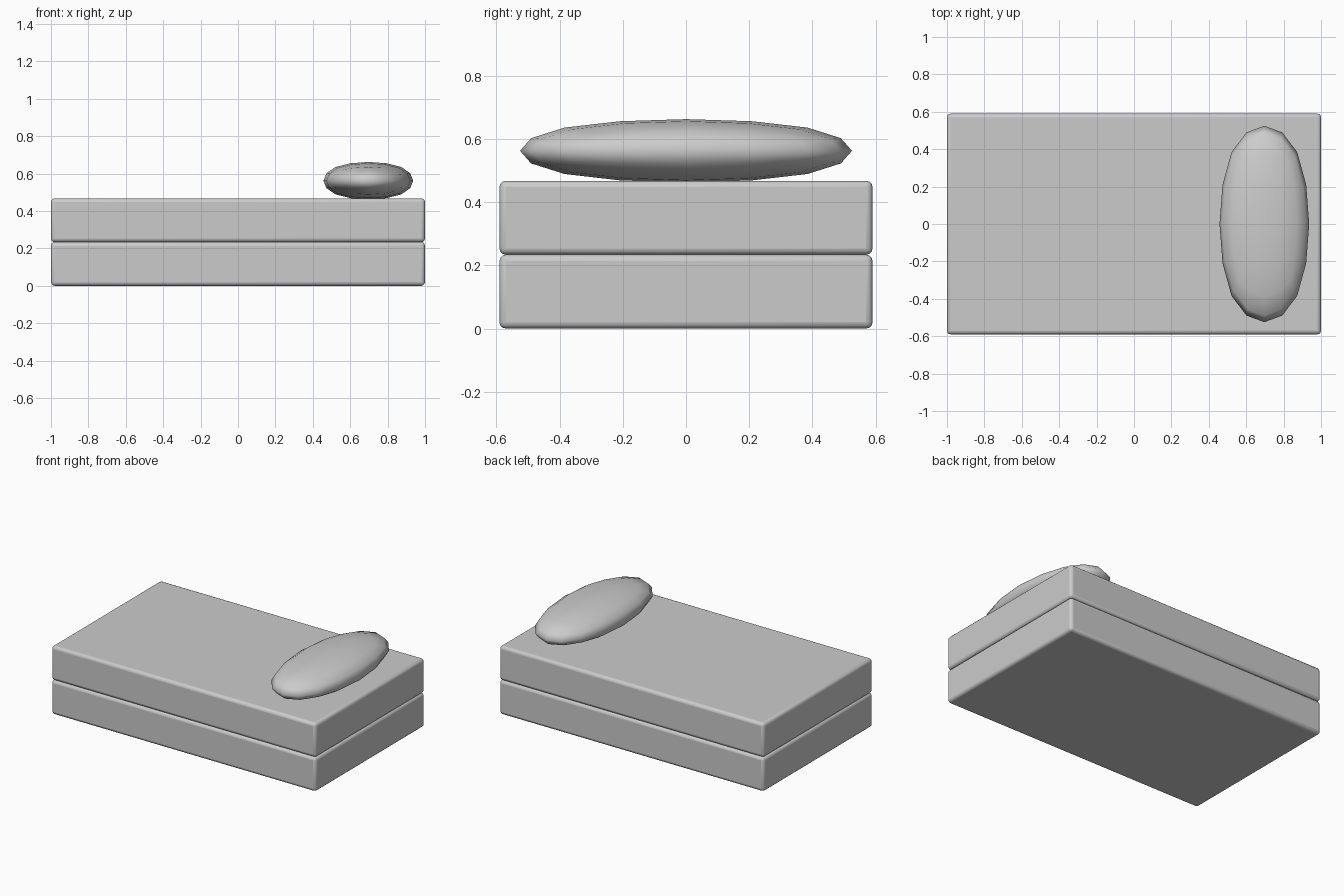
import bpy

if "Cube" in bpy.data.objects:
    bpy.data.objects.remove(bpy.data.objects["Cube"])


def block(name, center, size):
    bpy.ops.mesh.primitive_cube_add(size=1, location=center)
    ob = bpy.context.object
    ob.name = name
    ob.scale = size
    bpy.ops.object.transform_apply(location=False, rotation=False, scale=True)
    return ob


LENGTH, WIDTH, THICK = 2.0, 1.18, 0.2335

# Bed base and mattress: equal rounded slabs stacked on each other
for i, name in enumerate(("bed_base", "mattress")):
    slab = block(name, (0, 0, THICK * (i + 0.5)), (LENGTH, WIDTH, THICK))
    bevel = slab.modifiers.new("rounded_edges", "BEVEL")
    bevel.width = 0.02
    bevel.segments = 3
    bpy.ops.object.shade_smooth_by_angle()

# Pillow: subdivided box, resting slightly sunk into the mattress
pillow = block("pillow", (0.697, 0, 0.562), (0.546, 1.195, 0.228))
subsurf = pillow.modifiers.new("soft_shape", "SUBSURF")
subsurf.subdivision_type = "CATMULL_CLARK"
subsurf.levels = subsurf.render_levels = 2
subsurf.use_limit_surface = False
bpy.ops.object.shade_smooth()
